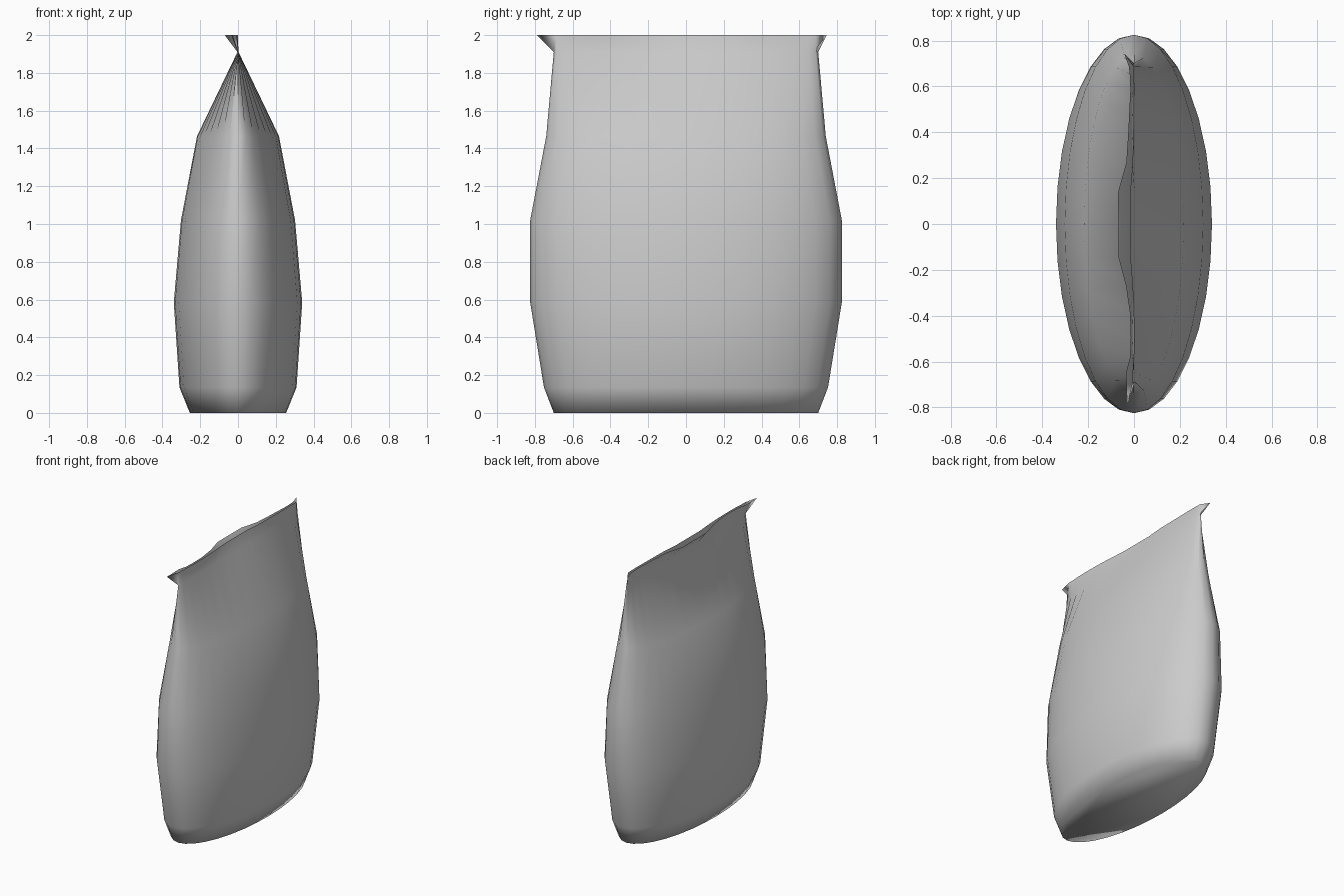
import bpy, bmesh
from math import sin, cos, pi

if "Cube" in bpy.data.objects:
    bpy.data.objects.remove(bpy.data.objects["Cube"])

SEG = 32
# body rings: half width x, half width y, height
RINGS = [(0.255, 0.70, 0.0), (0.31, 0.752, 0.135), (0.34, 0.825, 0.585),
         (0.302, 0.825, 1.02), (0.217, 0.74, 1.465), (0.003, 0.70, 1.91)]
# sideways flop of the open mouth along y
FLOP = [(-0.79, -0.03), (-0.65, -0.035), (-0.56, -0.012), (-0.31, -0.02),
        (-0.17, -0.07), (0.14, -0.07), (0.28, -0.03), (0.40, -0.025),
        (0.60, -0.015), (0.68, -0.02), (0.75, -0.045)]


def flop(y):
    for (y0, x0), (y1, x1) in zip(FLOP, FLOP[1:]):
        if y <= y1:
            return x0 + (x1 - x0) * max(0, y - y0) / (y1 - y0)
    return FLOP[-1][1]


bm = bmesh.new()
loops = []
for rx, ry, z in RINGS:
    loops.append([bm.verts.new((rx * cos(2 * pi * i / SEG), ry * sin(2 * pi * i / SEG), z))
                  for i in range(SEG)])

# flared, floppy rim above the pinched seam
rim = []
for i in range(SEG):
    c, s = cos(2 * pi * i / SEG), sin(2 * pi * i / SEG)
    y = 0.70 * s
    if s < -0.99:
        y = -0.79
    elif s > 0.99:
        y = 0.745
    x = flop(y)
    if c > 0.01:
        x = 0.3 * x + 0.004
    rim.append(bm.verts.new((x, y, 2.0)))
loops.append(rim)

for a, b in zip(loops, loops[1:]):
    for i in range(SEG):
        j = (i + 1) % SEG
        bm.faces.new((a[i], a[j], b[j], b[i]))

# closed base
bm.faces.new(list(reversed(loops[0])))
for f in bm.faces:
    f.smooth = True

mesh = bpy.data.meshes.new("sack")
bm.to_mesh(mesh)
bm.free()
sack = bpy.data.objects.new("sack", mesh)
bpy.context.collection.objects.link(sack)
